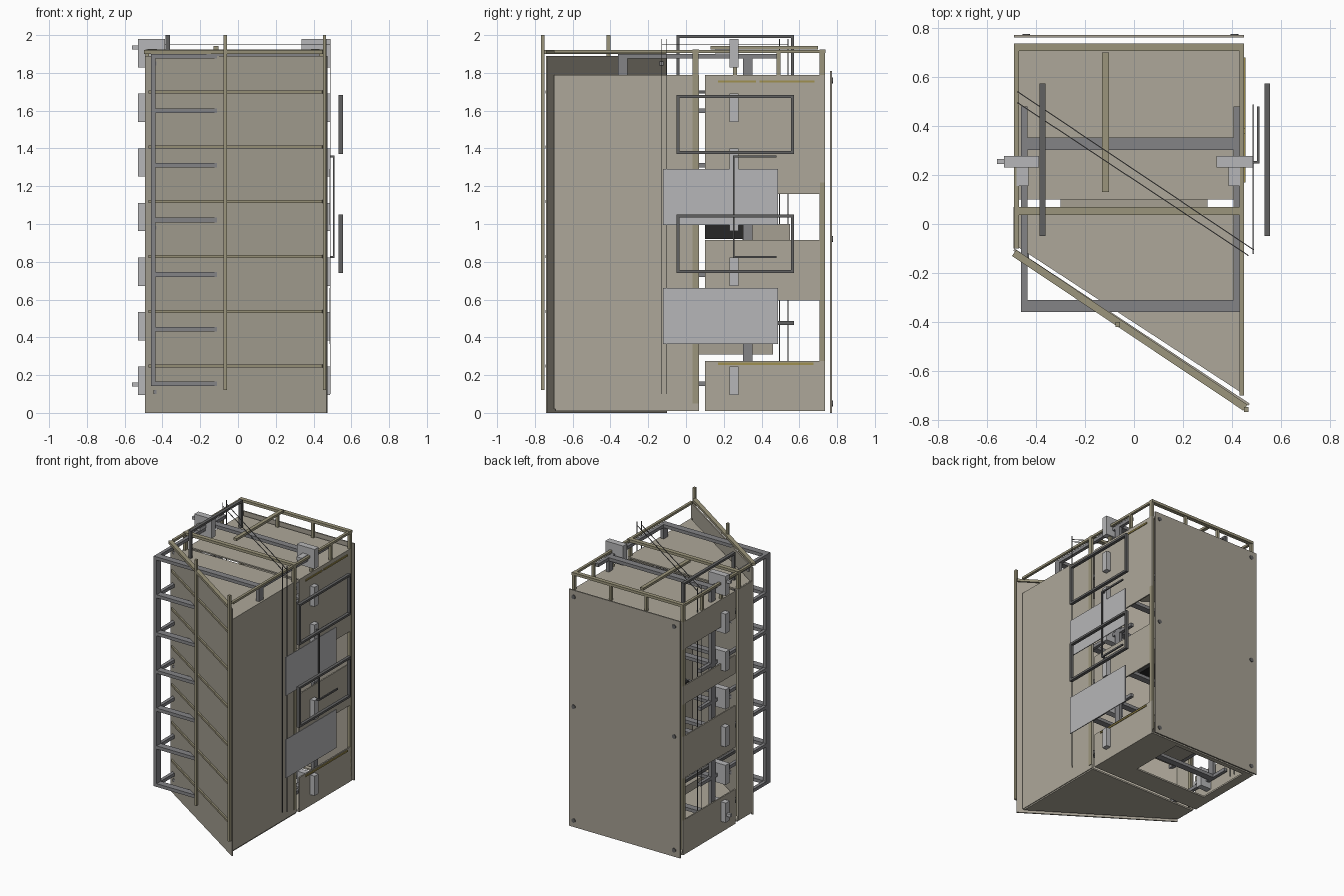
import bpy, bmesh
from math import atan2, hypot
from mathutils import Vector, Matrix

if "Cube" in bpy.data.objects:
    bpy.data.objects.remove(bpy.data.objects["Cube"])


def mat(name, c):
    m = bpy.data.materials.new(name)
    m.diffuse_color = (*c, 1)
    m.use_nodes = True
    m.node_tree.nodes["Principled BSDF"].inputs["Base Color"].default_value = m.diffuse_color
    return m


BEIGE = mat("panel_beige", (0.42, 0.39, 0.32))
TAN = mat("front_tan", (0.38, 0.35, 0.29))
WOOD = mat("batten_wood", (0.33, 0.30, 0.20))
STEEL = mat("steel", (0.23, 0.23, 0.24))
PALE = mat("pale_grey", (0.47, 0.47, 0.48))
DARK = mat("dark_frame", (0.12, 0.12, 0.12))
BLACK = mat("black", (0.02, 0.02, 0.02))
YELLOW = mat("yellow_strip", (0.35, 0.28, 0.08))


def finish(name, bm, m):
    bmesh.ops.recalc_face_normals(bm, faces=bm.faces)
    me = bpy.data.meshes.new(name)
    bm.to_mesh(me)
    bm.free()
    me.materials.append(m)
    o = bpy.data.objects.new(name, me)
    bpy.context.collection.objects.link(o)
    return o


def box(name, x, y, z, m):
    """Axis-aligned box from (min, max) ranges."""
    bm = bmesh.new()
    size = Matrix.Diagonal((x[1] - x[0], y[1] - y[0], z[1] - z[0], 1))
    mid = Matrix.Translation((sum(x) / 2, sum(y) / 2, sum(z) / 2))
    bmesh.ops.create_cube(bm, size=1, matrix=mid @ size)
    return finish(name, bm, m)


def wall(name, a, b, z, t, m):
    """Upright slab of thickness t between two plan points."""
    dx, dy = b[0] - a[0], b[1] - a[1]
    bm = bmesh.new()
    mid = Matrix.Translation(((a[0] + b[0]) / 2, (a[1] + b[1]) / 2, sum(z) / 2))
    size = Matrix.Diagonal((hypot(dx, dy), t, z[1] - z[0], 1))
    bmesh.ops.create_cube(bm, size=1, matrix=mid @ Matrix.Rotation(atan2(dy, dx), 4, 'Z') @ size)
    return finish(name, bm, m)


def slab(name, pts, z, m):
    """Horizontal plate from a plan outline."""
    bm = bmesh.new()
    f = bm.faces.new([bm.verts.new((*p, z[0])) for p in pts])
    top = bmesh.ops.extrude_face_region(bm, geom=[f])['geom']
    bmesh.ops.translate(bm, vec=(0, 0, z[1] - z[0]), verts=[v for v in top if isinstance(v, bmesh.types.BMVert)])
    return finish(name, bm, m)


def disc(name, c, axis, r, d, m):
    bm = bmesh.new()
    rot = Vector((0, 0, 1)).rotation_difference(Vector(axis)).to_matrix().to_4x4()
    bmesh.ops.create_cone(bm, cap_ends=True, segments=16, radius1=r, radius2=r, depth=d,
                          matrix=Matrix.Translation(c) @ rot)
    return finish(name, bm, m)


def rect_frame(name, x, y, z, t, m):
    """Rectangular frame lying in the YZ plane."""
    box(name + "_bottom", x, y, (z[0], z[0] + t), m)
    box(name + "_top", x, y, (z[1] - t, z[1]), m)
    box(name + "_front", x, (y[0], y[0] + t), (z[0] + t, z[1] - t), m)
    box(name + "_back", x, (y[1] - t, y[1]), (z[0] + t, z[1] - t), m)


# Front compartment: slanted face, sides, roof and floor
FL, FR = (-0.49, -0.105), (0.47, -0.738)
wall("slanted_front_panel", FL, FR, (0, 1.89), 0.01, TAN)
plan = [(-0.48, 0.07), (-0.48, -0.09), (0.44, -0.69), (0.44, 0.07)]
slab("front_roof", plan, (1.78, 1.79), BEIGE)
slab("front_floor", plan, (0.01, 0.022), BEIGE)
box("front_side_right", (0.436, 0.446), (-0.70, 0.07), (0.02, 1.79), BEIGE)
box("front_side_left", (-0.492, -0.482), (-0.10, 0.07), (0.02, 1.79), BEIGE)

# Rear compartment: back, roof, holed floor and sides with openings
box("back_panel", (-0.49, 0.45), (0.762, 0.772), (0.0, 1.81), TAN)
box("rear_roof", (-0.49, 0.45), (0.10, 0.735), (1.78, 1.79), BEIGE)
for i, (x, y) in enumerate([((-0.49, 0.45), (0.10, 0.27)), ((-0.49, 0.45), (0.70, 0.735)),
                            ((-0.49, -0.42), (0.27, 0.70)), ((0.2, 0.45), (0.27, 0.70))]):
    box(f"rear_floor_{i}", x, y, (0.01, 0.022), BEIGE)
for i, (y1, z) in enumerate([(0.735, (0.02, 0.275)), (0.71, (0.595, 0.915)), (0.735, (1.22, 1.79)),
                             (0.71, (1.16, 1.22))]):
    box(f"rear_side_right_{i}", (0.44, 0.45), (0.10, y1), z, BEIGE)
for i, z in enumerate([(0.02, 0.275), (0.595, 0.915), (1.16, 1.30), (1.58, 1.79)]):
    box(f"rear_side_left_{i}", (-0.49, -0.48), (0.10, 0.735), z, BEIGE)
for x in (-0.44, 0.41):
    for z in (0.05, 0.92, 1.76):
        disc("back_bolt", (x, 0.773, z), (0, 1, 0), 0.016, 0.008, DARK)
for z in (0.11, 0.98, 1.85):
    box("front_bolt", (-0.448, -0.428), (-0.15, -0.12), (z - 0.01, z + 0.01), STEEL)

# Wooden posts and top rails
for x in ((-0.49, -0.47), (0.43, 0.45)):
    for y in ((0.035, 0.065), (0.708, 0.735)):
        box("corner_post", x, y, (0.05, 1.925), WOOD)
    box("side_rail", x, (-0.70 if x[0] > 0 else -0.10, 0.71), (1.905, 1.922), WOOD)
    for y in (0.25, 0.48):
        box("rail_stub", x, (y, y + 0.02), (1.79, 1.91), WOOD)
for x in (-0.18, 0.12):
    box("rear_rail_stub", (x, x + 0.02), (0.712, 0.732), (1.79, 1.91), WOOD)
box("middle_rail", (-0.49, 0.45), (0.037, 0.07), (1.905, 1.925), WOOD)
box("rear_rail", (-0.49, 0.45), (0.707, 0.738), (1.905, 1.925), WOOD)
box("roof_batten", (-0.13, -0.102), (0.13, 0.70), (1.925, 1.943), WOOD)
wall("slanted_rail", (-0.49, -0.118), (0.455, -0.75), (1.90, 1.92), 0.03, WOOD)
for k in range(6):
    z = 0.24 + 0.29 * k
    wall("front_batten", (-0.47, -0.126), (0.45, -0.735), (z, z + 0.016), 0.018, WOOD)
for x, y in ((-0.067, -0.41), (0.458, -0.758)):
    box("front_upright", (x - 0.009, x + 0.009), (y - 0.01, y + 0.01), (0.12, 2.0), WOOD)

# Inner steel frame: four posts and seven rings
for k in range(7):
    z = (0.142 + 0.289 * k, 0.167 + 0.289 * k)
    for y in ((-0.36, -0.31), (0.303, 0.353)):
        box("frame_crossbar", (-0.436, 0.406), y, z, STEEL)
    for x in ((-0.461, -0.436), (0.406, 0.431)):
        box("frame_side_bar", x, (-0.36, 0.48), z, STEEL)
    # Pale clamp blocks on both sides
    zc = (0.095 + 0.289 * k, 0.245 + 0.289 * k)
    for x, xb in (((-0.53, -0.387), (-0.48, -0.43)), ((0.337, 0.487), (0.386, 0.432))):
        box("clamp_block", x, (0.23, 0.278), zc, PALE)
        box("clamp_bracket", xb, (0.155, 0.23), (z[1], z[1] + 0.025), PALE)
for x in ((-0.461, -0.436), (0.406, 0.431)):
    for y in ((-0.36, -0.31), (0.303, 0.353)):
        box("frame_post", x, y, (0.142, 1.9), STEEL)
for z in (0.15, 1.935):
    box("clamp_tab", (-0.56, -0.53), (0.245, 0.265), (z - 0.011, z + 0.011), PALE)

# Window frames, cover plates and pull handle on the right
for i, z in enumerate([(0.74, 1.05), (1.37, 1.682)]):
    rect_frame(f"window_frame_{i}", (0.532, 0.556), (-0.05, 0.573), z, 0.016, DARK)
rect_frame("left_window_frame", (-0.385, -0.361), (-0.05, 0.573), (1.69, 2.0), 0.016, DARK)
box("left_window_bar", (-0.385, -0.361), (-0.05, 0.573), (0.465, 0.487), DARK)
for z in ((0.365, 0.66), (0.995, 1.29)):
    box("cover_plate", (0.485, 0.491), (-0.122, 0.488), z, PALE)
box("handle_grip", (0.502, 0.512), (0.248, 0.258), (0.82, 1.362), DARK)
for z in (0.825, 1.357):
    box("handle_arm", (0.502, 0.512), (0.258, 0.48), (z - 0.006, z + 0.006), DARK)
    box("handle_mount", (0.487, 0.512), (0.248, 0.258), (z - 0.005, z + 0.005), DARK)
for y, z in (((0.17, 0.675), 0.26), ((0.17, 0.37), 1.755), ((0.39, 0.68), 1.755)):
    box("edge_strip", (0.449, 0.456), y, (z - 0.006, z + 0.006), YELLOW)

# Inner equipment seen through the openings
box("inner_case", (-0.15, 0.2), (0.30, 0.55), (0.91, 1.0), TAN)
box("control_box", (-0.1, 0.05), (0.10, 0.30), (0.92, 1.0), BLACK)
box("lower_tray", (-0.3, 0.3), (0.07, 0.46), (0.31, 0.37), TAN)

# Thin crossing guide wires
for a, b in (((-0.475, 0.54), (0.488, -0.105)), ((-0.475, 0.495), (0.466, -0.128))):
    wall("guide_wire", a, b, (1.95, 1.954), 0.004, DARK)
    for p in (a, b):
        box("guide_wire_drop", (p[0] - 0.002, p[0] + 0.002), (p[1] - 0.002, p[1] + 0.002), (0.1, 1.98), DARK)
